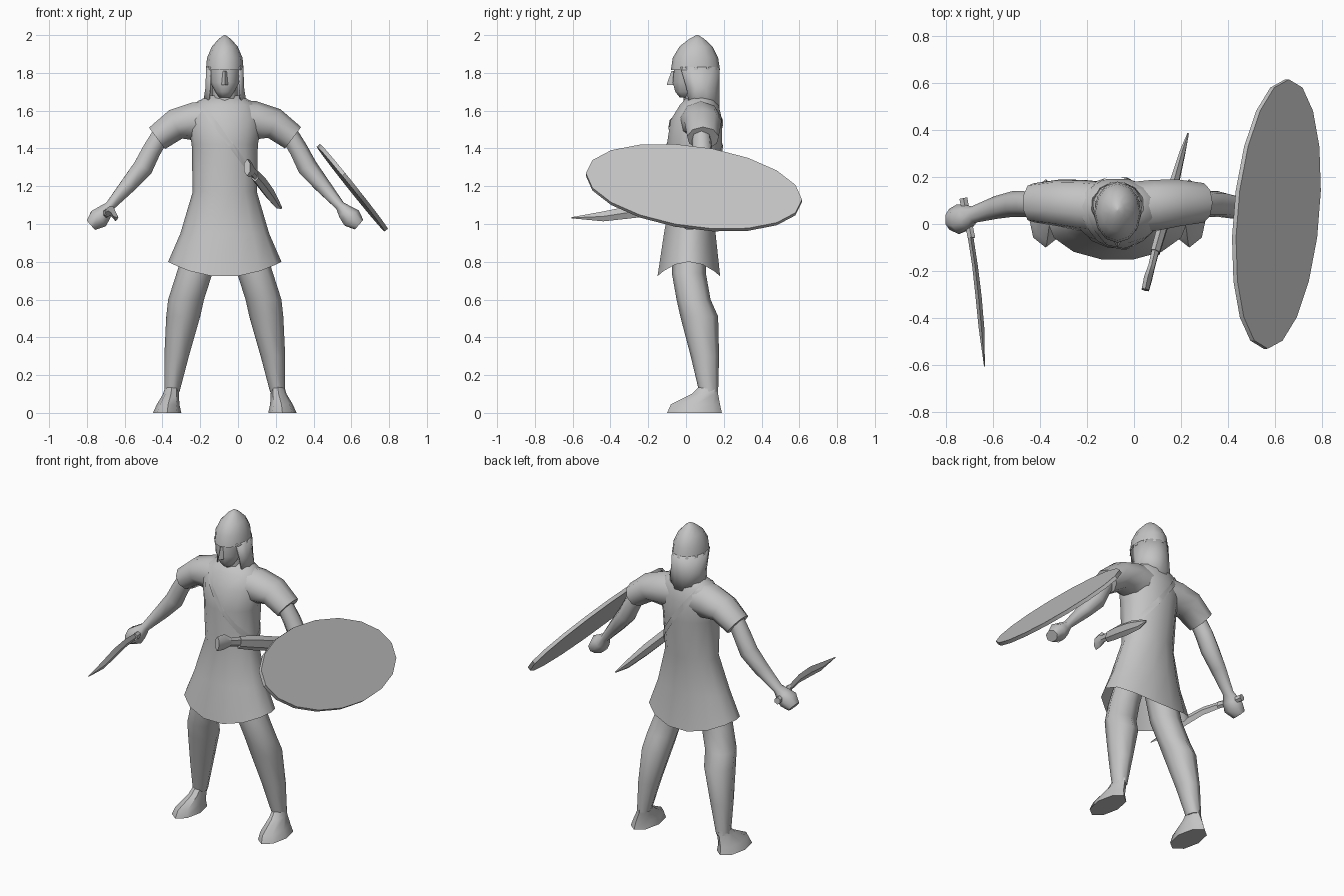
import bpy, bmesh
from math import sin, cos, pi, radians
from mathutils import Vector

cube = bpy.data.objects.get("Cube")
if cube:
    bpy.data.objects.remove(cube)

MID = -0.07  # body centre line
X, Y, Z = Vector((1, 0, 0)), Vector((0, 1, 0)), Vector((0, 0, 1))

clay = bpy.data.materials.new("clay_grey")
clay.use_nodes = True
clay.diffuse_color = (0.55, 0.55, 0.55, 1)
clay.node_tree.nodes["Principled BSDF"].inputs["Base Color"].default_value = clay.diffuse_color


def finish(name, bm, angle=50):
    """Turn a bmesh into a smooth shaded object."""
    mesh = bpy.data.meshes.new(name)
    bm.to_mesh(mesh)
    bm.free()
    mesh.materials.append(clay)
    ob = bpy.data.objects.new(name, mesh)
    bpy.context.scene.collection.objects.link(ob)
    bpy.ops.object.select_all(action='DESELECT')
    ob.select_set(True)
    bpy.context.view_layer.objects.active = ob
    bpy.ops.object.shade_smooth_by_angle(angle=radians(angle))
    return ob


def loft(rings, sides, arc=None, caps=(True, True)):
    """Skin rings given as (centre, u axis, v axis); arc leaves a gap."""
    bm = bmesh.new()
    lo, hi = arc or (0, 2 * pi)
    count = sides + 1 if arc else sides
    angles = [lo + (hi - lo) * i / sides for i in range(count)]
    rows = [[bm.verts.new(c + u * cos(t) + v * sin(t)) for t in angles]
            for c, u, v in rings]
    for low, high in zip(rows, rows[1:]):
        for i in range(sides):
            j = (i + 1) % count
            bm.faces.new((low[i], low[j], high[j], high[i]))
    if not arc:
        if caps[0]:
            bm.faces.new(rows[0][::-1])
        if caps[1]:
            bm.faces.new(rows[-1])
        bmesh.ops.recalc_face_normals(bm, faces=bm.faces)
    return bm


def level(points):
    """Horizontal rings from (x, y, z, half width, half depth)."""
    return [(Vector(p[:3]), X * p[3], Y * p[4]) for p in points]


def along(points, ref):
    """Rings square to a path, from (x, y, z, half height, half width)."""
    pos = [Vector(p[:3]) for p in points]
    rings = []
    for i, p in enumerate(points):
        t = (pos[min(i + 1, len(pos) - 1)] - pos[max(i - 1, 0)]).normalized()
        v = (ref - t * ref.dot(t)).normalized()
        rings.append((pos[i], t.cross(v) * p[3], v * p[4]))
    return rings


def sided(points, s):
    return [(MID + s * p[0],) + tuple(p[1:]) for p in points]


# Tunic body with a flared, open skirt whose hem rises at the sides
tunic_profile = [
    (0, .015, .72, .3, .17), (0, .02, .95, .235, .14), (0, .04, 1.17, .17, .12),
    (0, .045, 1.42, .175, .15), (0, .055, 1.55, .2, .14),
    (0, .07, 1.63, .17, .105), (0, .08, 1.68, .09, .07)]


def tunic_mesh():
    bm = loft(level(sided(tunic_profile, 1)), 14, caps=(False, True))
    for v in bm.verts:
        if v.co.z < .8:
            v.co.z += .08 * ((v.co.x - MID) / .3) ** 2
    return bm


finish("tunic", tunic_mesh())

# Shoulder strap: a slanted slice of the tunic, slightly enlarged
bm = tunic_mesh()
slope = Vector((1.375, 0, 1)).normalized()
mid = Vector((.07, 0, 1.27))
for d in (1, -1):
    bmesh.ops.bisect_plane(bm, geom=bm.verts[:] + bm.edges[:] + bm.faces[:],
                           plane_co=mid + slope * d * .014,
                           plane_no=slope * d, clear_outer=True)
for v in bm.verts:
    v.co.x = MID + (v.co.x - MID) * 1.03
    v.co.y = .05 + (v.co.y - .05) * 1.04
finish("shoulder_strap", bm)

# Limbs, one set per side
sleeve = [(.06, .07, 1.55, .11, .11), (.16, .08, 1.545, .105, .11),
          (.26, .09, 1.53, .085, .1), (.36, .09, 1.455, .073, .085)]
arm = [(.33, .08, 1.49, .05, .05), (.39, .085, 1.39, .052, .056),
       (.435, .085, 1.3, .056, .056), (.51, .07, 1.21, .045, .05),
       (.61, .04, 1.095, .027, .037), (.64, .03, 1.06, .045, .055),
       (.67, .02, 1.03, .058, .065), (.71, .02, .995, .035, .045)]
leg = [(.1, .02, .95, .09, .09), (.16, .015, .74, .095, .09),
       (.205, .04, .6, .095, .09), (.22, .07, .51, .09, .1),
       (.255, .1, .3, .065, .075), (.28, .12, .11, .04, .05)]
foot = [(.305, .045, 0, .075, .145), (.3, .05, .045, .06, .13),
        (.285, .1, .1, .042, .07), (.28, .12, .14, .035, .05)]
for s, side in ((1, "left"), (-1, "right")):
    finish(side + "_sleeve", loft(along(sided(sleeve, s), Y), 9))
    finish(side + "_arm_and_fist", loft(along(sided(arm, s), Y), 7), 60)
    finish(side + "_leg", loft(level(sided(leg, s)), 8), 60)
    finish(side + "_foot", loft(level(sided(foot, s)), 8), 40)

# Head
finish("neck", loft(level([(MID, .06, 1.62, .07, .07), (MID, .05, 1.78, .065, .07)]), 8))
finish("face", loft(level(sided([
    (0, 0, 1.67, .03, .035), (0, .005, 1.7, .05, .065),
    (0, .02, 1.75, .078, .095), (0, .025, 1.84, .085, .09)], 1)), 10), 60)
finish("nose", loft(level(sided([
    (0, -.07, 1.735, .018, .032), (0, -.07, 1.75, .016, .028),
    (0, -.065, 1.81, .01, .012)], 1)), 4), 30)

# Helmet dome and the curtain hanging around the neck
finish("helmet", loft(level(sided([
    (0, .05, 1.815, .1, .13), (0, .05, 1.88, .094, .12), (0, .053, 1.94, .068, .087),
    (0, .057, 1.98, .032, .04), (0, .06, 2, .004, .005)], 1)), 12), 60)
curtain = loft(level(sided([
    (0, .08, 1.61, .115, .1), (0, .07, 1.72, .104, .11),
    (0, .05, 1.83, .1, .13)], 1)), 9, arc=(radians(-38), radians(218)))
for v in curtain.verts:  # hem drops to points at the front and the back
    if v.co.z < 1.62 and .04 < v.co.y < .15:
        v.co.z += .04
neck_curtain = finish("neck_curtain", curtain)
neck_curtain.modifiers.new("thickness", 'SOLIDIFY').thickness = .008

# Oval shield on the left arm
long_axis, short_axis = Vector((.045, .572, -.07)), Vector((-.175, 0, .215))
centre = Vector((.605, .042, 1.192))
normal = long_axis.cross(short_axis).normalized() * .011
finish("shield", loft([(centre - normal, long_axis, short_axis),
                       (centre + normal, long_axis, short_axis)], 18), 30)

# Sheathed blade at the left hip
finish("sheath", loft(along([
    (.09, -.12, 1.26, .038, .022), (.125, 0, 1.22, .045, .024),
    (.17, .17, 1.16, .043, .022), (.205, .3, 1.11, .03, .014),
    (.23, .385, 1.085, .005, .004)], X), 6), 40)
finish("sheath_grip", loft(along([
    (.048, -.28, 1.3, .045, .018), (.06, -.23, 1.295, .048, .02),
    (.075, -.18, 1.28, .026, .016), (.092, -.11, 1.26, .03, .018)], X), 6), 40)

# Short blade in the right hand
finish("blade", loft(along([
    (-.695, -.05, 1.06, .022, .012), (-.675, -.18, 1.07, .027, .012),
    (-.66, -.31, 1.06, .032, .013), (-.648, -.44, 1.04, .026, .012),
    (-.635, -.605, 1.033, .003, .002)], X), 4), 30)
finish("blade_grip", loft(along([
    (-.725, .11, 1.05, .022, .02), (-.715, .06, 1.05, .02, .018),
    (-.69, -.06, 1.06, .024, .018)], X), 6), 40)
